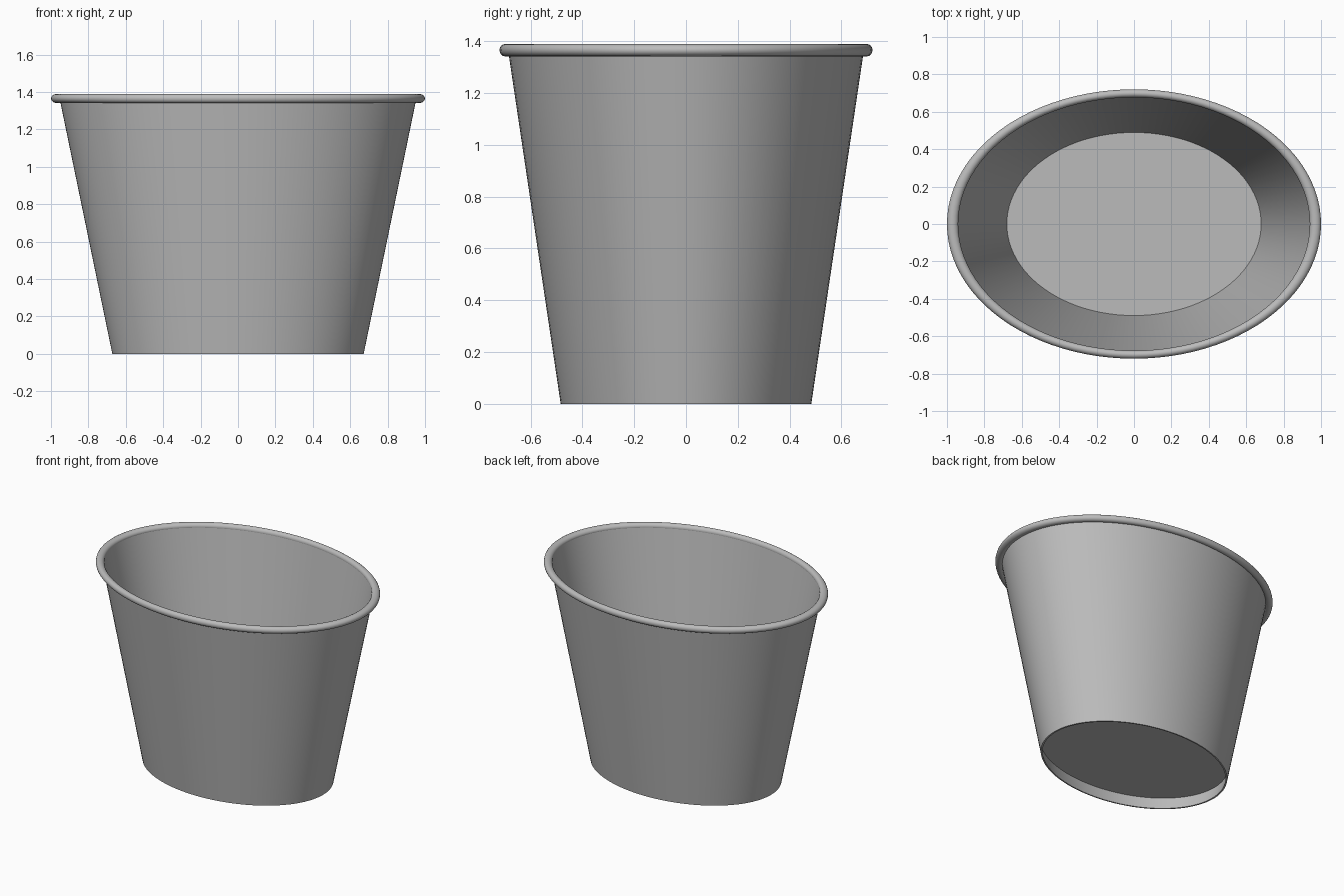
import bpy, math

cube = bpy.data.objects.get("Cube")
if cube:
    bpy.data.objects.remove(cube, do_unlink=True)

SEGMENTS = 96
DEPTH_RATIO = 0.72   # oval footprint: depth relative to width
WALL = 0.012
FLOOR_Z = 0.085
HEIGHT = 1.37

grey = bpy.data.materials.new("light grey")
grey.use_nodes = True
colour = (0.5, 0.5, 0.5, 1)
grey.diffuse_color = colour
grey.node_tree.nodes["Principled BSDF"].inputs["Base Color"].default_value = colour


def wall_radius(z):
    """Outer half width of the flared wall at a height."""
    return 0.672 + (0.955 - 0.672) * z / HEIGHT


def oval_lathe(name, profile, closed=True):
    """Sweep a (radius, z) profile round an oval; cap the ends if it is open."""
    n = len(profile)
    verts, faces = [], []
    for s in range(SEGMENTS):
        a = math.tau * s / SEGMENTS
        verts += [(r * math.cos(a), r * math.sin(a) * DEPTH_RATIO, z) for r, z in profile]
    for s in range(SEGMENTS):
        t = (s + 1) % SEGMENTS
        for i in range(n if closed else n - 1):
            j = (i + 1) % n
            faces.append((s * n + i, t * n + i, t * n + j, s * n + j))
    if not closed:
        faces.append([s * n for s in reversed(range(SEGMENTS))])
        faces.append([s * n + n - 1 for s in range(SEGMENTS)])
    mesh = bpy.data.meshes.new(name)
    mesh.from_pydata(verts, [], faces)
    mesh.materials.append(grey)
    obj = bpy.data.objects.new(name, mesh)
    bpy.context.collection.objects.link(obj)
    bpy.ops.object.select_all(action="DESELECT")
    obj.select_set(True)
    bpy.context.view_layer.objects.active = obj
    bpy.ops.object.shade_smooth_by_angle(angle=math.radians(35))
    return obj


# Flared thin wall, open at both ends
base, top = wall_radius(0), wall_radius(HEIGHT)
oval_lathe("cup_wall", [(base, 0), (top, HEIGHT), (top - WALL, HEIGHT), (base - WALL, 0)])

# Floor raised above the foot of the wall
floor_top = FLOOR_Z + WALL
oval_lathe("cup_floor", [(wall_radius(FLOOR_Z) - WALL / 2, FLOOR_Z),
                         (wall_radius(floor_top) - WALL / 2, floor_top)], closed=False)

# Rolled rim around the mouth
ring = [math.tau * k / 16 for k in range(16)]
oval_lathe("rolled_rim", [(0.97 + 0.03 * math.cos(a), 1.365 + 0.024 * math.sin(a)) for a in ring])
